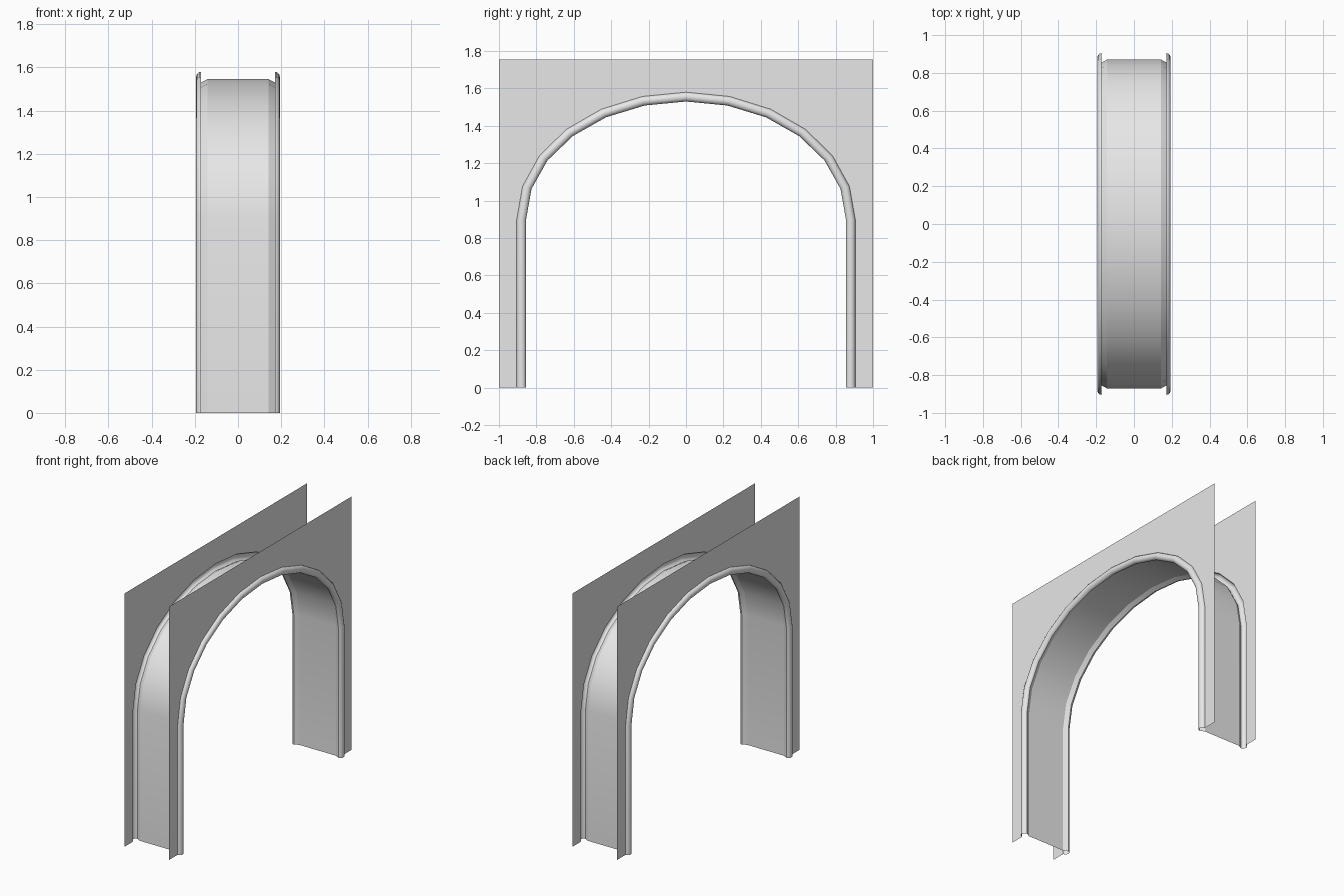
import bpy
import bmesh
import math

cube = bpy.data.objects.get("Cube")
if cube:
    bpy.data.objects.remove(cube, do_unlink=True)

HALF_SPAN, RISE, SPRING = 0.905, 0.68, 0.9   # outer edge of the arch
TOP, PLATE_X, BARREL_X = 1.755, 0.171, 0.142
BARREL_INSET, ROLL_R, ROLL_DEPTH = 0.034, 0.025, 0.023
STEPS = 12

grey = bpy.data.materials.new("light_grey")
grey.use_nodes = True
colour = (0.8, 0.8, 0.8, 1)
grey.diffuse_color = colour
grey.node_tree.nodes["Principled BSDF"].inputs["Base Color"].default_value = colour


def arch(inset):
    """Path of (y, z) points up one jamb, over the arch and down the other."""
    a, b = HALF_SPAN - inset, RISE - inset
    curve = [(a * math.cos(math.pi * i / STEPS), SPRING + b * math.sin(math.pi * i / STEPS))
             for i in range(STEPS + 1)]
    return [(a, 0)] + curve + [(-a, 0)]


def finish(name, bm, smooth):
    mesh = bpy.data.meshes.new(name)
    bm.to_mesh(mesh)
    bm.free()
    mesh.materials.append(grey)
    obj = bpy.data.objects.new(name, mesh)
    bpy.context.collection.objects.link(obj)
    if smooth:
        bpy.ops.object.select_all(action='DESELECT')
        obj.select_set(True)
        bpy.context.view_layer.objects.active = obj
        bpy.ops.object.shade_smooth_by_angle(angle=math.radians(26))


def sweep(name, profile):
    """Sweep a profile of (x, inset) points along the arch, facing the opening."""
    bm = bmesh.new()
    rows = [[bm.verts.new((x, y, z)) for y, z in arch(inset)] for x, inset in profile]
    for r, s in zip(rows, rows[1:]):
        for i in range(len(r) - 1):
            bm.faces.new((r[i], r[i + 1], s[i + 1], s[i]))
    # The barrel faces the opening, towards the axis
    if profile[0][0] < profile[-1][0]:
        bmesh.ops.reverse_faces(bm, faces=bm.faces[:])
    finish(name, bm, True)


def plate(name, side):
    """Thin wall sheet with the arched opening cut out."""
    outline = [(1, 0), (1, TOP), (-1, TOP), (-1, 0)] + arch(0)[::-1]
    bm = bmesh.new()
    face = bm.faces.new([bm.verts.new((side * PLATE_X, y, z)) for y, z in outline])
    face.normal_update()
    if face.normal.x * side < 0:
        face.normal_flip()
    finish(name, bm, False)


# Half-round moulding, then a sloped return to the barrel
roll = [(PLATE_X + ROLL_DEPTH * math.sin(math.pi * i / 8),
         ROLL_R * (1 - math.cos(math.pi * i / 8))) for i in range(9)]
roll.append((BARREL_X, BARREL_INSET))

for label, side in (("left", 1), ("right", -1)):
    plate(label + "_wall", side)
    sweep(label + "_arch_moulding", [(side * x, d) for x, d in roll])

# Inner lining of the archway
sweep("arch_barrel", [(BARREL_X, BARREL_INSET), (-BARREL_X, BARREL_INSET)])
